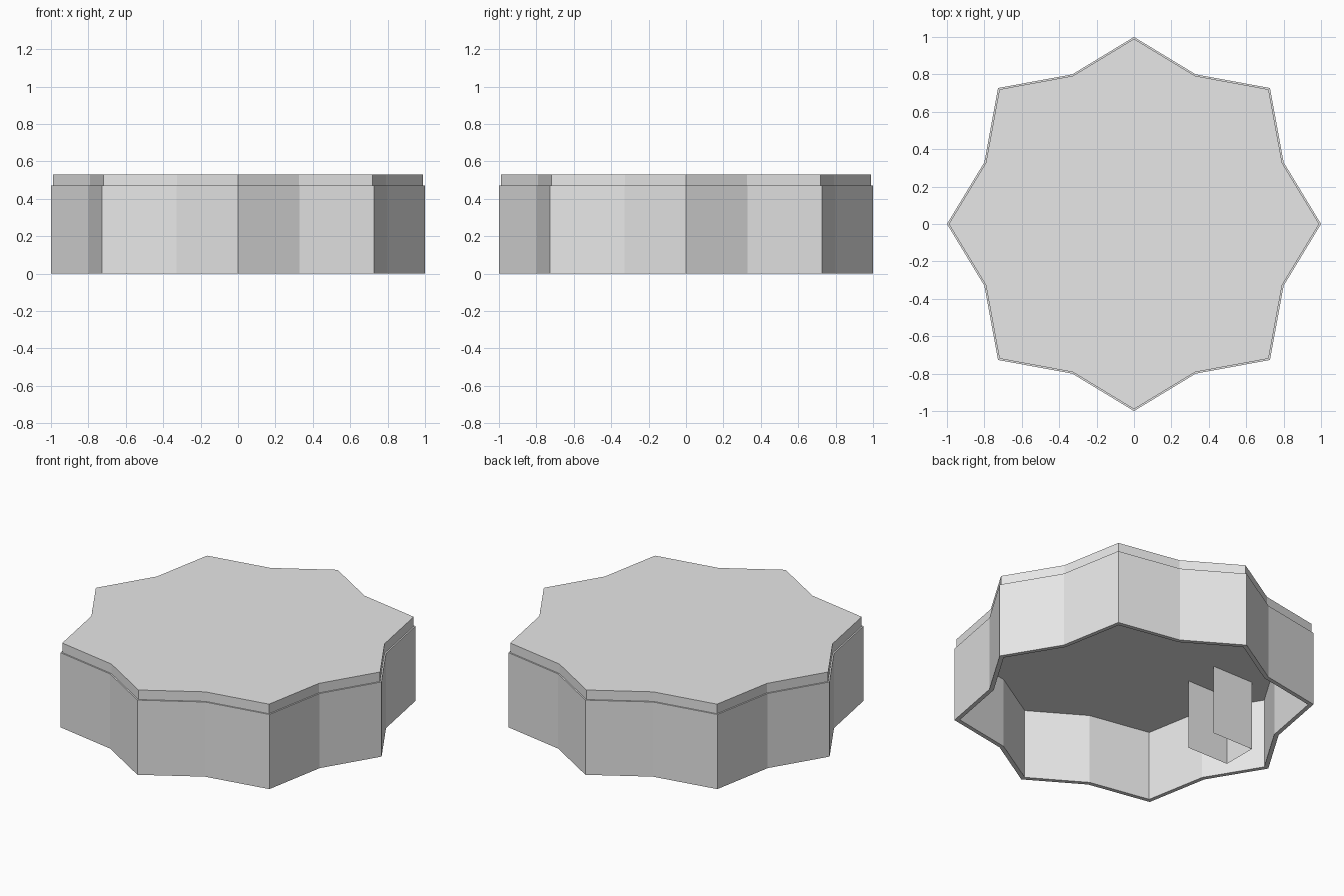
import bpy, bmesh, math

cube = bpy.data.objects.get("Cube")
if cube:
    bpy.data.objects.remove(cube, do_unlink=True)

grey = bpy.data.materials.new("light_grey")
grey.use_nodes = True
grey.diffuse_color = (0.8, 0.8, 0.8, 1)
grey.node_tree.nodes["Principled BSDF"].inputs["Base Color"].default_value = (0.8, 0.8, 0.8, 1)


def star(scale):
    """Eight-pointed star outline, counter-clockwise."""
    points = []
    for quarter in range(4):
        c, s = round(math.cos(quarter * math.pi / 2)), round(math.sin(quarter * math.pi / 2))
        for x, y in ((1, 0), (0.8, 0.33), (0.727, 0.727), (0.33, 0.8)):
            points.append(((x * c - y * s) * scale, (x * s + y * c) * scale))
    return points


def make_object(name, bm):
    mesh = bpy.data.meshes.new(name)
    bm.to_mesh(mesh)
    bm.free()
    mesh.materials.append(grey)
    obj = bpy.data.objects.new(name, mesh)
    bpy.context.collection.objects.link(obj)
    return obj


def loft(name, rings, closed=False):
    """Join star rings given as (scale, z); close into a loop or cap both ends."""
    bm = bmesh.new()
    loops = [[bm.verts.new((x, y, z)) for x, y in star(scale)] for scale, z in rings]
    pairs = list(zip(loops, loops[1:]))
    if closed:
        pairs.append((loops[-1], loops[0]))
    else:
        bm.faces.new(loops[0][::-1])
        bm.faces.new(loops[-1])
    for low, high in pairs:
        for i in range(len(low)):
            j = (i + 1) % len(low)
            bm.faces.new((low[i], low[j], high[j], high[i]))
    bmesh.ops.recalc_face_normals(bm, faces=bm.faces)
    return make_object(name, bm)


# Hollow star-shaped wall, open underneath
loft("wall", [(1, 0), (1, 0.47), (0.97, 0.47), (0.97, 0)], closed=True)

# Lid set slightly in from the wall, with a plug that fits inside it
loft("lid", [(0.97, 0.44), (0.97, 0.47), (0.99, 0.47), (0.99, 0.53)])

# Three-sided bracket under the lid, open towards the middle
bm = bmesh.new()
path = [(-0.5, 0.11), (-0.785, 0.11), (-0.785, -0.11), (-0.5, -0.11)]
bottom = [bm.verts.new((x, y, 0)) for x, y in path]
top = [bm.verts.new((x, y, 0.44)) for x, y in path]
for i in range(3):
    bm.faces.new((bottom[i], bottom[i + 1], top[i + 1], top[i]))
make_object("inner_bracket", bm)
